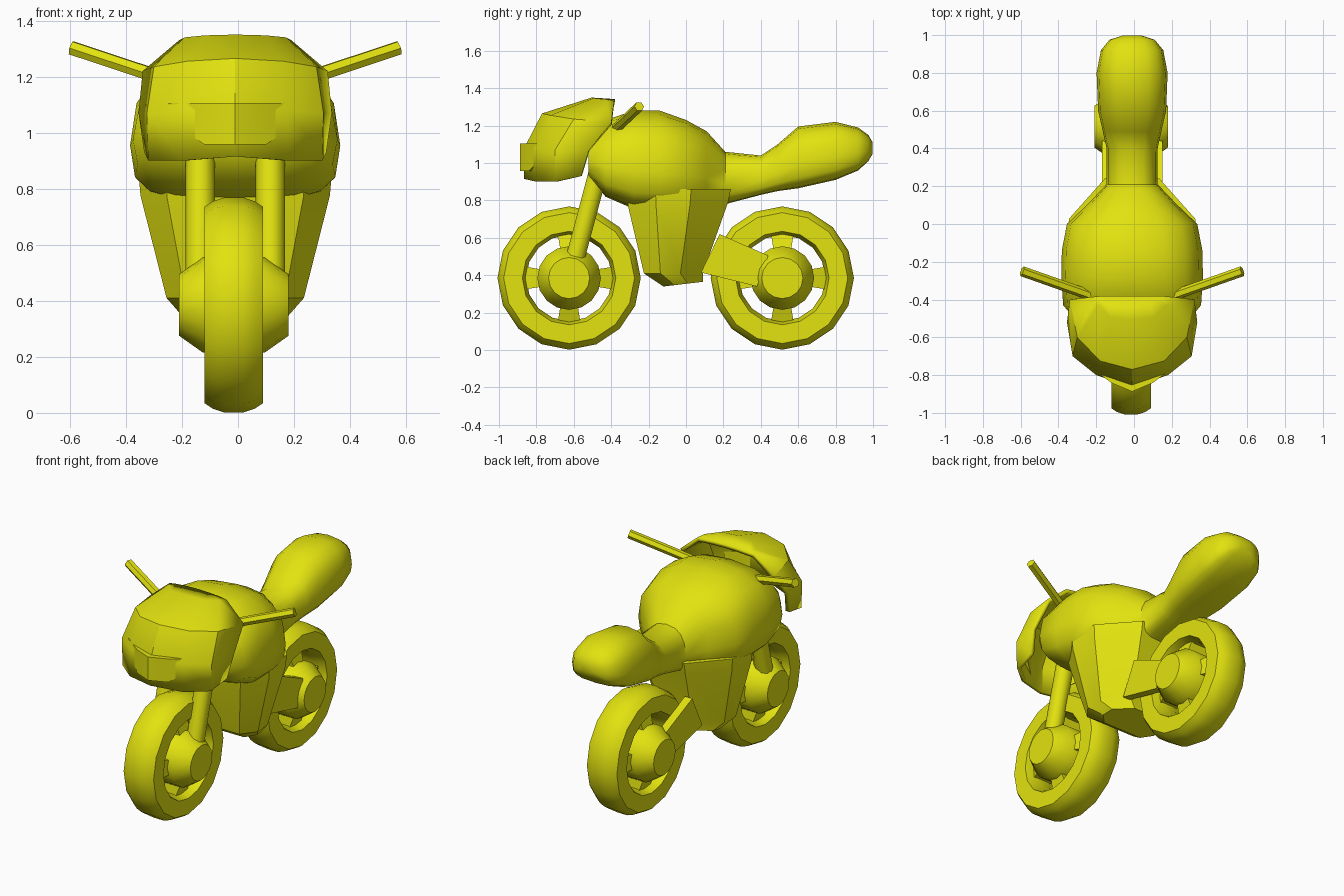
import bpy, bmesh, math
from mathutils import Vector

if "Cube" in bpy.data.objects:
    bpy.data.objects.remove(bpy.data.objects["Cube"])

CX = -0.01  # centre plane
paint = bpy.data.materials.new("yellow")
paint.diffuse_color = (0.76, 0.76, 0.005, 1)
paint.use_nodes = True
paint.node_tree.nodes["Principled BSDF"].inputs["Base Color"].default_value = paint.diffuse_color


def make(name, verts, faces, angle=35, loc=(CX, 0, 0)):
    """Mesh object with outward normals, shaded smooth below the given angle."""
    me = bpy.data.meshes.new(name)
    me.from_pydata([tuple(v) for v in verts], [], faces)
    bm = bmesh.new()
    bm.from_mesh(me)
    bmesh.ops.remove_doubles(bm, verts=bm.verts, dist=0.0005)
    bmesh.ops.recalc_face_normals(bm, faces=bm.faces)
    bm.to_mesh(me)
    bm.free()
    me.materials.append(paint)
    ob = bpy.data.objects.new(name, me)
    ob.location = loc
    bpy.context.collection.objects.link(ob)
    bpy.ops.object.select_all(action='DESELECT')
    ob.select_set(True)
    bpy.context.view_layer.objects.active = ob
    bpy.ops.object.shade_smooth_by_angle(angle=math.radians(angle))
    return ob


def loft(name, rings, angle=35, closed=False, loc=(CX, 0, 0)):
    """Skin closed rings; cap both ends unless the loft joins itself."""
    n, m = len(rings[0]), len(rings)
    faces = []
    for i in range(m if closed else m - 1):
        a, b = i * n, (i + 1) % m * n
        faces += [(a + j, a + (j + 1) % n, b + (j + 1) % n, b + j) for j in range(n)]
    if not closed:
        faces += [tuple(range(n)), tuple(range((m - 1) * n, m * n))]
    return make(name, [v for r in rings for v in r], faces, angle, loc)


def spin(name, profile, loc, closed=False, sides=16):
    """Turn (x, radius) pairs about the axle."""
    ring = lambda x, r: [(x, r * math.sin(2 * math.pi * k / sides), r * math.cos(2 * math.pi * k / sides))
                         for k in range(sides)]
    return loft(name, [ring(x, r) for x, r in profile], 35, closed, loc)


def tube(name, a, b, r, sides):
    a, b = Vector(a), Vector(b)
    q = (b - a).to_track_quat('Z', 'Y')
    rings = [[p + q @ Vector((r * math.cos(2 * math.pi * k / sides), r * math.sin(2 * math.pi * k / sides), 0))
              for k in range(sides)] for p in (a, b)]
    return loft(name, rings, 50)


# Wheels: tyre, hub and four tapered spokes
for end, y in (("front", -0.625), ("rear", 0.515)):
    at = (-0.015, y, 0.385)
    spin(end + "_tyre", [(-.04, .23), (-.105, .25), (-.105, .35), (-.075, .37), (-.035, .383),
                         (.035, .383), (.075, .37), (.105, .35), (.105, .25), (.04, .23)], at, True)
    spin(end + "_hub", [(-.195, .11), (-.11, .17), (.11, .17), (.195, .11)], at)
    for k in range(4):
        c, s = math.cos(k * math.pi / 2), math.sin(k * math.pi / 2)
        rings = [[(x, u * c + r * s, r * c - u * s) for x, u in ((-d, -w), (d, -w), (d, w), (-d, w))]
                 for r, w, d in ((.14, .045, .085), (.25, .063, .05))]
        loft(f"{end}_spoke_{k + 1}", rings, 20, loc=at)

# Tank and seat: rounded sections along the length (y, bottom, top, half width)
def body_ring(y, zb, zt, w, n=16):
    zm = zb + (zt - zb) * 0.38
    pts = []
    for k in range(n):
        a = 2 * math.pi * k / n
        c, s = math.cos(a), math.sin(a)
        e = 0.8 if s > 0 else 0.6
        x = w * math.copysign(abs(c) ** e, c)
        z = zm + math.copysign(abs(s) ** e, s) * ((zt - zm) if s > 0 else (zm - zb))
        pts.append((x, y, z))
    return pts


sections = [(-.52, .93, 1.13, .29), (-.43, .82, 1.23, .365), (-.28, .755, 1.28, .375), (-.14, .75, 1.28, .372),
            (0, .76, 1.23, .345), (.11, .77, 1.17, .23), (.21, .78, 1.06, .135), (.4, .83, 1.04, .135),
            (.49, .85, 1.10, .155), (.6, .865, 1.195, .18), (.8, .91, 1.22, .188), (.92, .96, 1.19, .165),
            (.975, 1.01, 1.15, .12), (.998, 1.05, 1.11, .05)]
loft("tank_and_seat", [body_ring(*s) for s in sections], 42)

# Engine cowl: tapered six-sided block below the tank
def cowl_ring(z0, z1, y0, y1, w):
    half = [(.72, 0), (1, .28), (.97, .62), (.42, 1)]
    right = [(w * u, y0 + (y1 - y0) * t, z0 + (z1 - z0) * t) for u, t in half]
    return right + [(-x, y, z) for x, y, z in reversed(right)]


loft("engine_cowl", [cowl_ring(.86, .86, -.32, .24, .345), cowl_ring(.77, .79, -.31, .225, .338),
                     cowl_ring(.41, .41, -.225, .09, .245), cowl_ring(.34, .365, -.12, .09, .19)], 30)

# Front fairing: open shell, half rows from side edge to centre line
half_rows = [
    [(.325, -.56, .93), (.31, -.70, .90), (.19, -.80, .90), (0, -.865, .915)],
    [(.345, -.52, 1.07), (.315, -.70, 1.07), (.19, -.80, 1.08), (0, -.865, 1.08)],
    [(.33, -.40, 1.22), (.29, -.60, 1.235), (.17, -.725, 1.255), (0, -.77, 1.265)],
    [(.2, -.385, 1.33), (.18, -.43, 1.34), (.11, -.495, 1.347), (0, -.505, 1.35)],
    [(.2, -.385, 1.33), (.15, -.38, 1.335), (.08, -.38, 1.34), (0, -.38, 1.342)],
]
verts = [v for row in half_rows for v in row + [(-x, y, z) for x, y, z in reversed(row[:-1])]]
faces = [(i * 7 + j, i * 7 + j + 1, i * 7 + j + 8, i * 7 + j + 7) for i in range(4) for j in range(6)]
fairing = make("fairing", verts, faces, 30)
me = fairing.data
if me.polygons[len(me.polygons) // 4].normal.y > 0:
    me.flip_normals()
shell = fairing.modifiers.new("thickness", 'SOLIDIFY')
shell.thickness, shell.offset = 0.025, -1

# Headlight: bent plate following the nose
outline = [(-.24, 1.105, 1.05), (-.11, 1.105, .957), (0, 1.105, .957), (.11, 1.105, .957), (.24, 1.105, 1.05)]
rings = []
for x, zt, zb in outline:
    y = -.887 + abs(x) * .42 + max(0, abs(x) - .17) * .6
    rings.append([(x, y, zb), (x, y, zt), (x, y + .035, zt), (x, y + .035, zb)])
loft("headlight", rings, 25)

# Paired parts: forks, handlebars and swing arms
for side, s in (("left", -1), ("right", 1)):
    tube(side + "_fork", (s * .125, -.59, .50), (s * .125, -.47, .95), .053, 10)
    tube(side + "_handlebar", (s * .2, -.385, 1.175), (s * .583, -.25, 1.302), .027, 6)
    arm = [(.18, .62), (.44, .505), (.38, .34), (.08, .415)]
    loft(side + "_swing_arm", [[(s * x, y, z) for y, z in arm] for x in (.108, .16)], 20)
